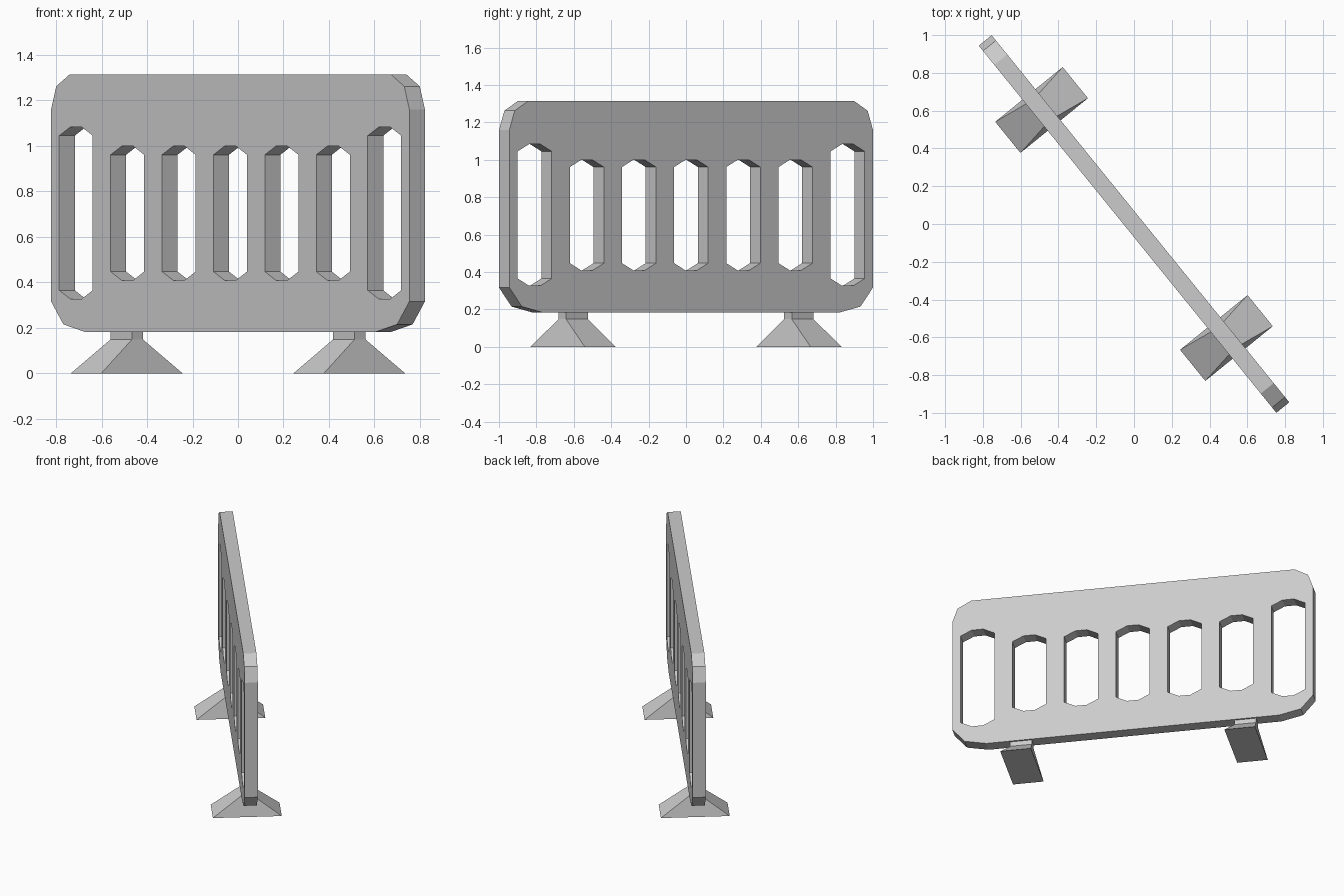
import bpy, bmesh, math
from mathutils import Matrix

if "Cube" in bpy.data.objects:
    bpy.data.objects.remove(bpy.data.objects["Cube"])

TURN = Matrix.Rotation(math.atan2(-0.777, 0.63), 4, 'Z')  # barrier stands diagonally
HALF_T = 0.044


def add_prism(bm, outline, half):
    """Extrude an (x, z) outline symmetrically along y."""
    face = bm.faces.new([bm.verts.new((x, -half, z)) for x, z in outline])
    ext = bmesh.ops.extrude_face_region(bm, geom=[face])
    verts = [g for g in ext['geom'] if isinstance(g, bmesh.types.BMVert)]
    bmesh.ops.translate(bm, verts=verts, vec=(0, 2 * half, 0))


def make_object(name, bm):
    bmesh.ops.recalc_face_normals(bm, faces=bm.faces)
    mesh = bpy.data.meshes.new(name)
    bm.to_mesh(mesh)
    bm.free()
    obj = bpy.data.objects.new(name, mesh)
    obj.matrix_world = TURN
    bpy.context.collection.objects.link(obj)
    return obj


# Panel with chamfered corners
right = [(1.015, 0.182), (1.165, 0.215), (1.251, 0.316),
         (1.251, 1.16), (1.215, 1.262), (1.12, 1.315)]
bm = bmesh.new()
add_prism(bm, right + [(-x, z) for x, z in reversed(right)], HALF_T)
panel = make_object("barrier_panel", bm)

# Slot cutters: five short, one tall at each end
bm = bmesh.new()
for i in range(-3, 4):
    low, high = (0.327, 1.083) if abs(i) == 3 else (0.409, 0.999)
    side = [(0.04, low), (0.117, low + 0.038), (0.117, high - 0.038), (0.04, high)]
    slot = side + [(-x, z) for x, z in reversed(side)]
    add_prism(bm, [(x + i * 0.359, z) for x, z in slot], 0.2)
cutter = make_object("slot_cutter", bm)
cutter.hide_render = True

mod = panel.modifiers.new("slots", 'BOOLEAN')
mod.operation = 'DIFFERENCE'
mod.solver = 'EXACT'
mod.object = cutter
bpy.context.view_layer.objects.active = panel
bpy.ops.object.modifier_apply(modifier=mod.name)
bpy.data.objects.remove(cutter)

# Feet: tapered block with a short neck, as stacked rectangles (half x, half y, z)
LEVELS = [(0.106, 0.23, 0.0), (0.075, 0.032, 0.148), (0.075, 0.032, 0.183)]
for name, cx in (("left_foot", -0.777), ("right_foot", 0.777)):
    bm = bmesh.new()
    rings = [[bm.verts.new((cx + sx * hx, sy * hy, z))
              for sx, sy in ((-1, -1), (1, -1), (1, 1), (-1, 1))]
             for hx, hy, z in LEVELS]
    for a, b in zip(rings, rings[1:]):
        for k in range(4):
            j = (k + 1) % 4
            bm.faces.new((a[k], a[j], b[j], b[k]))
    bm.faces.new(rings[0])
    bm.faces.new(rings[-1])
    make_object(name, bm)
